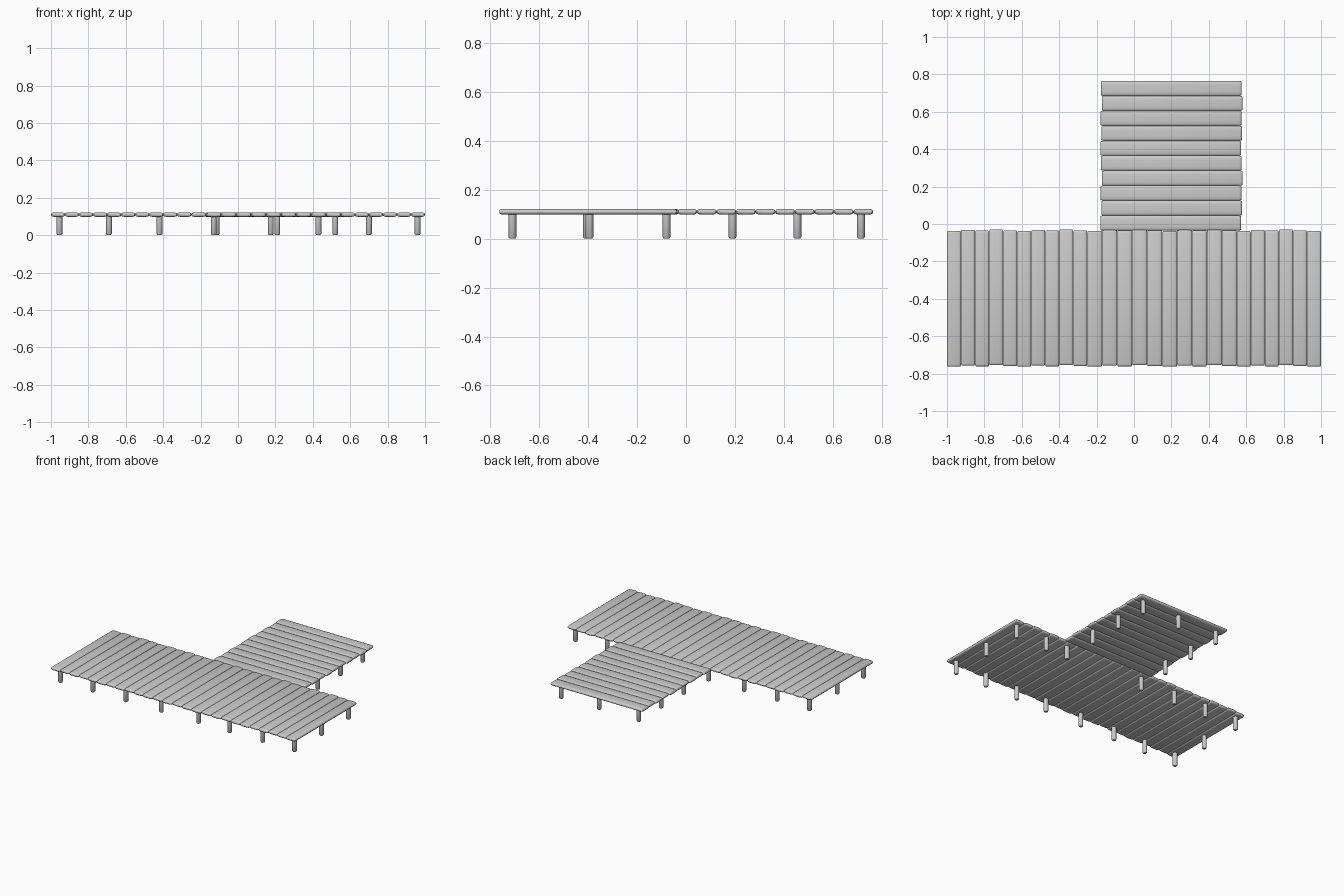
import bpy
import bmesh
import math

if "Cube" in bpy.data.objects:
    bpy.data.objects.remove(bpy.data.objects["Cube"], do_unlink=True)

BOTTOM, TOP = 0.098, 0.122

wood = bpy.data.materials.new("weathered grey wood")
wood.use_nodes = True
grey = (0.6, 0.6, 0.6, 1)
wood.diffuse_color = grey
wood.node_tree.nodes["Principled BSDF"].inputs["Base Color"].default_value = grey


def finish(bm, name, angle):
    bmesh.ops.recalc_face_normals(bm, faces=bm.faces)
    mesh = bpy.data.meshes.new(name)
    bm.to_mesh(mesh)
    bm.free()
    mesh.materials.append(wood)
    obj = bpy.data.objects.new(name, mesh)
    bpy.context.collection.objects.link(obj)
    bpy.ops.object.select_all(action="DESELECT")
    obj.select_set(True)
    bpy.context.view_layer.objects.active = obj
    bpy.ops.object.shade_smooth_by_angle(angle=math.radians(angle))
    return obj


# Crowned plank cross-section: fraction of half width, fraction of half height
UPPER = [(1, 0.25), (0.93, 0.65), (0.75, 0.9), (0.4, 1), (-0.4, 1), (-0.75, 0.9), (-0.93, 0.65), (-1, 0.25)]
PROFILE = UPPER + [(-u, -v) for u, v in UPPER]


def add_plank(bm, across, width, start, end, along_x):
    """Loft the cross-section along a board with rounded ends."""
    mid, half = (TOP + BOTTOM) / 2, (TOP - BOTTOM) / 2
    stations = [(start, 0.45), (start + 0.004, 0.8), (start + 0.012, 1),
                (end - 0.012, 1), (end - 0.004, 0.8), (end, 0.45)]
    rings = []
    for pos, scale in stations:
        ring = []
        for u, v in PROFILE:
            a = across + u * (width / 2 - (1 - scale) * 0.008)
            z = mid + v * half * scale
            ring.append(bm.verts.new((pos, a, z) if along_x else (a, pos, z)))
        rings.append(ring)
    n = len(PROFILE)
    for r1, r2 in zip(rings, rings[1:]):
        for i in range(n):
            j = (i + 1) % n
            bm.faces.new((r1[i], r1[j], r2[j], r2[i]))
    bm.faces.new(rings[0])
    bm.faces.new(rings[-1])


def deck_section(name, low, high, count, start, end, along_x):
    bm = bmesh.new()
    pitch = (high - low) / count
    for i in range(count):
        trim = (0, 0.006, 0.002, 0.008, 0.003)[i % 5]
        add_plank(bm, low + pitch * (i + 0.5), pitch, start + trim, end - 0.008 + trim, along_x)
    return finish(bm, name, 50)


# Long deck: five sections with boards running front to back
edges = [-1, -0.625, -0.25, 0.15, 0.55, 1]
for k, (low, high) in enumerate(zip(edges, edges[1:])):
    deck_section(f"long_deck_{k + 1}", low, high, 6 if k == 4 else 5, -0.763, -0.03, False)

# Rear pier: two sections with boards running side to side
for k, low in enumerate((-0.035, 0.365)):
    deck_section(f"rear_pier_{k + 1}", low, low + 0.4, 5, -0.18, 0.58, True)


# Support posts with a chamfered foot
def post(name, x, y):
    bm = bmesh.new()
    rings = []
    for radius, z in ((0.011, 0), (0.0165, 0.008), (0.0165, 0.105)):
        rings.append([bm.verts.new((x + radius * math.cos(t), y + radius * math.sin(t), z))
                      for t in (math.tau * (i + 0.5) / 10 for i in range(10))])
    for r1, r2 in zip(rings, rings[1:]):
        for i in range(10):
            j = (i + 1) % 10
            bm.faces.new((r1[i], r1[j], r2[j], r2[i]))
    bm.faces.new(rings[0])
    bm.faces.new(rings[-1])
    finish(bm, name, 40)


for x in (-0.955, -0.69, -0.42, -0.13, 0.175, 0.43, 0.70, 0.96):
    post("front_post", x, -0.71)
for x in (-0.955, -0.69, -0.42, -0.13, 0.52, 0.70, 0.96):
    post("back_post", x, -0.08)
for x, y in ((-0.955, -0.405), (0.96, -0.395)):
    post("end_post", x, y)
for x in (-0.115, 0.52):
    for y in (0.19, 0.455, 0.715):
        post("pier_post", x, y)
post("pier_post", 0.21, 0.715)
